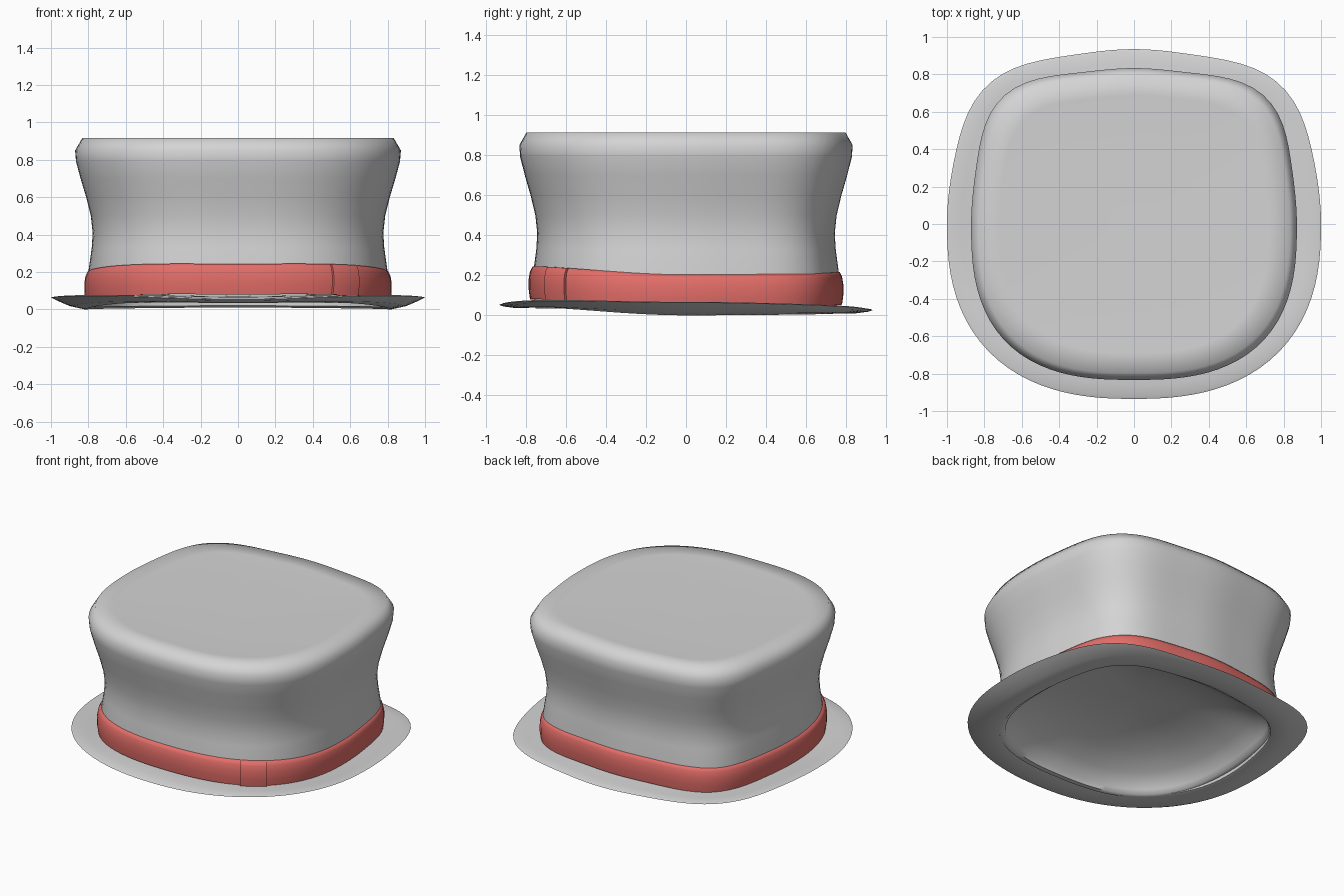
import bpy, bmesh
from math import sin, cos, pi

cube = bpy.data.objects.get("Cube")
if cube:
    bpy.data.objects.remove(cube, do_unlink=True)

SEGMENTS = 96


def material(name, rgb):
    mat = bpy.data.materials.new(name)
    mat.use_nodes = True
    mat.diffuse_color = (*rgb, 1)
    mat.node_tree.nodes["Principled BSDF"].inputs["Base Color"].default_value = (*rgb, 1)
    return mat


def ring_point(a, rx, ry, n_front, n_back, side, front, back):
    """Point on a rounded-square ring, squarer at the back and lifted at the front corners."""
    c, s = cos(a), sin(a)
    n = n_front if s < 0 else n_back
    r = (abs(c / rx) ** n + abs(s / ry) ** n) ** (-1 / n)
    z = side + ((front if s < 0 else back) - side) * s * s
    if s > 0:
        r *= 1 - 0.01 * (1 - cos(8 * a))
    elif front != side:
        z += 0.014 * sin(2 * a) ** 2
    return (r * c, r * s, z)


def loft(name, rings, mat, closed=False, caps=False, arc=None):
    """Skin a list of rings; closed joins last to first, arc makes a capped slice."""
    bm = bmesh.new()
    if arc:
        angles = [arc[0] + (arc[1] - arc[0]) * i / 8 for i in range(9)]
    else:
        angles = [2 * pi * i / SEGMENTS for i in range(SEGMENTS)]
    rows = [[bm.verts.new(ring_point(a, *r)) for a in angles] for r in rings]
    pairs = list(zip(rows, rows[1:])) + ([(rows[-1], rows[0])] if closed else [])
    count = len(angles)
    for lower, upper in pairs:
        for i in range(count - 1 if arc else count):
            j = (i + 1) % count
            bm.faces.new((lower[i], lower[j], upper[j], upper[i]))
    if caps:
        bm.faces.new(rows[0])
        bm.faces.new(rows[-1])
    if arc:
        bm.faces.new([row[0] for row in rows])
        bm.faces.new([row[-1] for row in rows])
    bmesh.ops.recalc_face_normals(bm, faces=bm.faces)
    mesh = bpy.data.meshes.new(name)
    bm.to_mesh(mesh)
    bm.free()
    mesh.materials.append(mat)
    obj = bpy.data.objects.new(name, mesh)
    bpy.context.collection.objects.link(obj)
    bpy.ops.object.select_all(action='DESELECT')
    obj.select_set(True)
    bpy.context.view_layer.objects.active = obj
    bpy.ops.object.shade_smooth_by_angle(angle=1.25)
    return obj


felt = material("grey felt", (0.66, 0.66, 0.66))
ribbon = material("red ribbon", (0.77, 0.155, 0.14))

# Crown: flared at the top, pinched at the waist, with a shallow domed underside
wall = [(0.785, 0.035), (0.8, 0.1), (0.8, 0.2), (0.782, 0.33), (0.777, 0.41),
        (0.787, 0.5), (0.812, 0.6), (0.842, 0.7), (0.866, 0.79), (0.871, 0.85),
        (0.833, 0.915), (0.72, 0.911), (0.45, 0.905), (0.1, 0.905)]
dome = [(0.1, 0.26), (0.3, 0.245), (0.5, 0.2), (0.65, 0.135), (0.74, 0.065), (0.75, 0.035)]


def crown_ring(r, z):
    return (r, r * 0.957, 2.67, 3.3, z, z, z)


loft("crown", [crown_ring(*p) for p in dome + wall], felt, caps=True)

# Brim: thin rolled ring, curling up at the sides and raised at the front
brim = [(0.78, 0.745, 0.012, 0.045, 0.02), (0.82, 0.78, 0.0, 0.038, 0.01),
        (0.9, 0.85, 0.018, 0.036, 0.01), (0.97, 0.91, 0.048, 0.044, 0.018),
        (1.0, 0.935, 0.064, 0.052, 0.026), (0.985, 0.92, 0.067, 0.058, 0.032),
        (0.92, 0.86, 0.058, 0.066, 0.036), (0.83, 0.79, 0.052, 0.07, 0.042),
        (0.78, 0.745, 0.05, 0.07, 0.045)]
loft("brim", [(rx, ry, 2.45, 2.92, *z) for rx, ry, *z in brim], felt, closed=True)


# Ribbon band, following the rise of the brim
def band_rings(grow):
    profile = [(0.77, 0.04), (0.815, 0.04), (0.822, 0.09), (0.822, 0.14),
               (0.815, 0.18), (0.803, 0.203), (0.76, 0.203)]
    return [(r + grow, r * 0.957 + grow, 2.67, 3.2, z, z + 0.04, z + 0.013)
            for r, z in profile]


loft("ribbon_band", band_rings(0), ribbon, closed=True)

# Ribbon keeper on the front left corner
loft("ribbon_keeper", band_rings(0.012), ribbon, closed=True, arc=(-0.945, -0.755))
